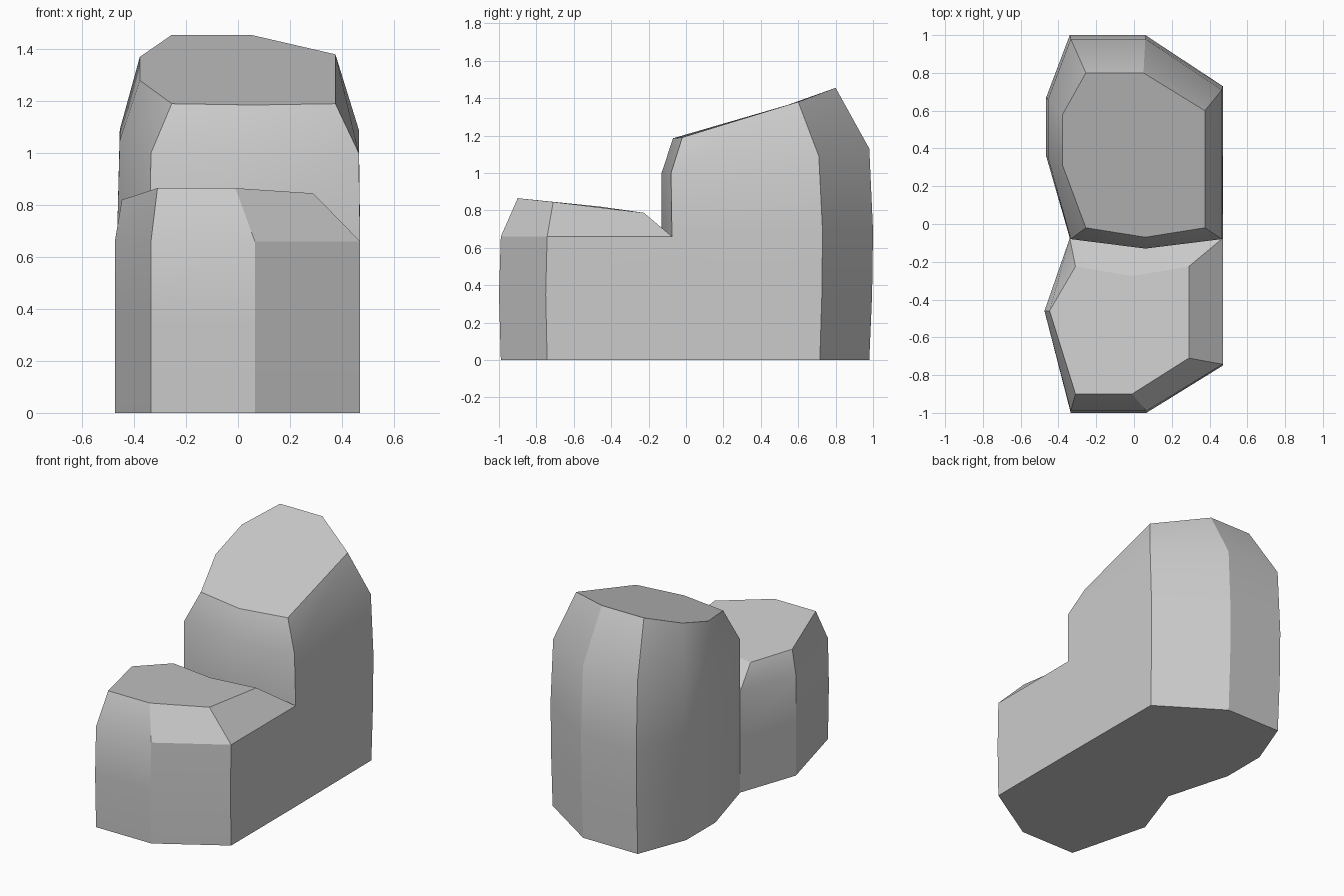
import bpy, bmesh, math

if "Cube" in bpy.data.objects:
    bpy.data.objects.remove(bpy.data.objects["Cube"])

bm = bmesh.new()


def loft(rings, skip=()):
    """Skin stacked rings, cap both ends; skip holds (level, segment) left open."""
    levels = [[bm.verts.new(p) for p in ring] for ring in rings]
    n = len(levels[0])
    for k in range(len(levels) - 1):
        low, high = levels[k], levels[k + 1]
        for i in range(n):
            if (k, i) not in skip:
                j = (i + 1) % n
                bm.faces.new((low[i], low[j], high[j], high[i]))
    bm.faces.new(levels[0][::-1])
    bm.faces.new(levels[-1])


# Seam shared by the low front boulder and the tall back boulder
def seam(zs, zm):
    return [(0.47, -0.075, zs), (0.06, -0.13, zm), (-0.34, -0.075, zs)]


seams = [seam(0, 0), seam(0.35, 0.35), seam(0.66, 0.69)]

# Front boulder outline, anticlockwise from the front left
front_outline = [(-0.335, -1.0), (0.065, -1.0), (0.47, -0.75)]
front_rings = []
for z, shrink, s in zip((0, 0.35, 0.66), (0.99, 1.0, 0.99), seams):
    front_rings.append([(x, y * shrink, z) for x, y in front_outline]
                       + s + [(-0.474, -0.46, z)])
front_rings.append([(-0.31, -0.9, 0.865), (-0.01, -0.9, 0.865), (0.29, -0.71, 0.845),
                    (0.29, -0.225, 0.787), (-0.01, -0.275, 0.793), (-0.31, -0.225, 0.787),
                    (-0.447, -0.46, 0.82)])
loft(front_rings, {(k, i) for k in (0, 1) for i in (3, 4)})

# Back boulder outline, anticlockwise from the left end of the seam
back_outline = [(0.47, 0.73), (0.06, 1.0), (-0.34, 1.0), (-0.465, 0.67), (-0.465, 0.36)]
back_rings = []
for z, shrink, s in zip((0, 0.35, 0.69), (0.98, 0.995, 1.0), seams):
    back_rings.append(s[::-1] + [(x * (1 + shrink) / 2, y * shrink, z) for x, y in back_outline])
back_rings.append([(-0.335, -0.08, 1.0), (0.06, -0.13, 1.0), (0.465, -0.08, 1.0),
                   (0.465, 0.71, 1.09), (0.06, 0.98, 1.13), (-0.335, 0.98, 1.13),
                   (-0.455, 0.66, 1.09), (-0.455, 0.35, 1.05)])
back_rings.append([(-0.255, -0.02, 1.19), (0.06, -0.07, 1.185), (0.375, -0.02, 1.19),
                   (0.375, 0.6, 1.38), (0.05, 0.8, 1.455), (-0.255, 0.8, 1.455),
                   (-0.378, 0.58, 1.37), (-0.378, 0.31, 1.28)])
loft(back_rings, {(k, i) for k in (0, 1) for i in (0, 1)})

# Weld the boulders into one rock
bmesh.ops.remove_doubles(bm, verts=bm.verts, dist=0.001)
bmesh.ops.recalc_face_normals(bm, faces=bm.faces)
mesh = bpy.data.meshes.new("stepped_rock")
bm.to_mesh(mesh)
bm.free()
rock = bpy.data.objects.new("stepped_rock", mesh)
bpy.context.collection.objects.link(rock)
bpy.context.view_layer.objects.active = rock
rock.select_set(True)
bpy.ops.object.shade_smooth_by_angle(angle=math.radians(28))
